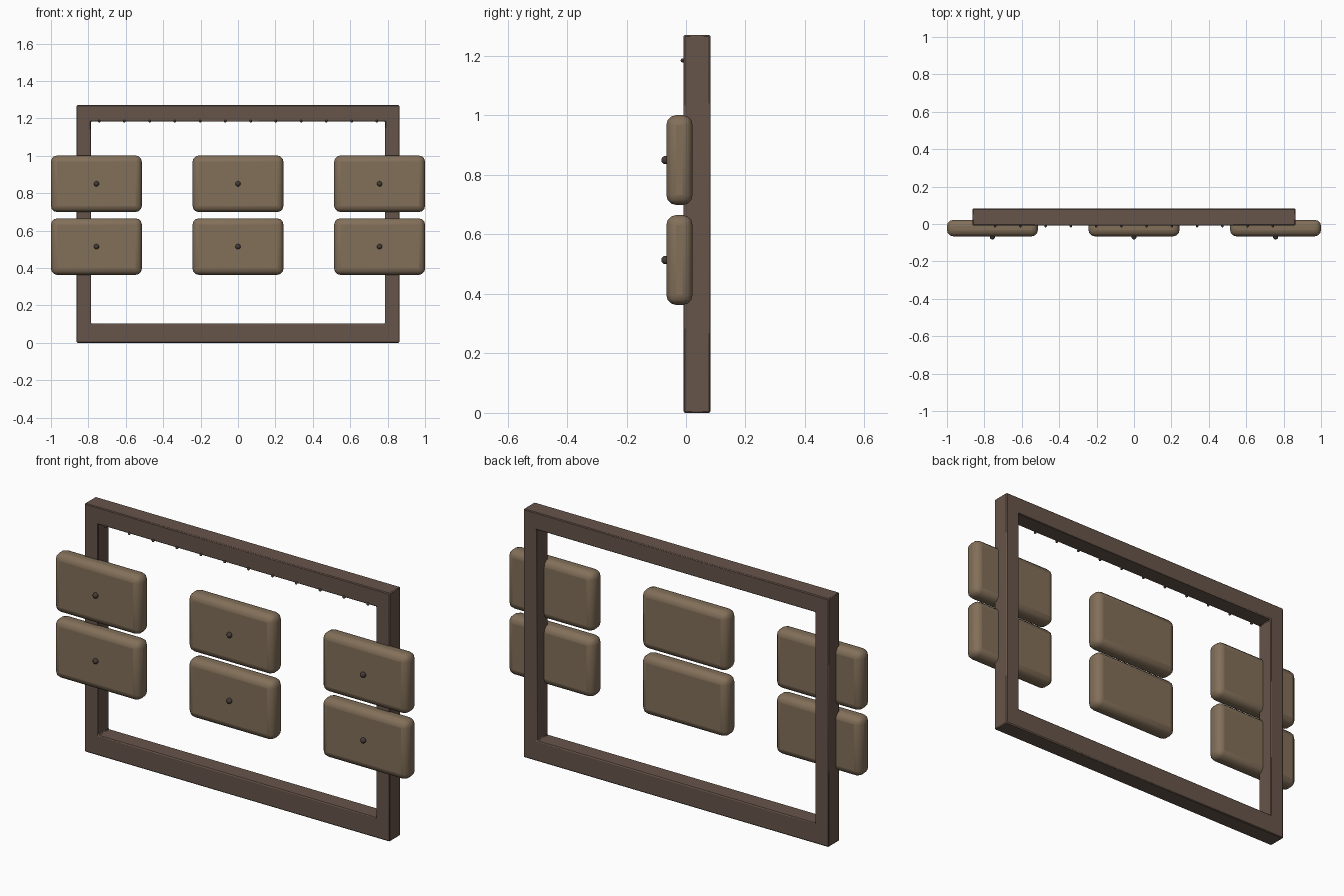
import bpy, bmesh, math

if "Cube" in bpy.data.objects:
    bpy.data.objects.remove(bpy.data.objects["Cube"])

def material(name, rgb):
    m = bpy.data.materials.new(name)
    m.diffuse_color = (*rgb, 1)
    m.use_nodes = True
    m.node_tree.nodes["Principled BSDF"].inputs["Base Color"].default_value = m.diffuse_color
    return m

WOOD = material("dark_wood", (0.135, 0.09, 0.068))
PAD = material("tan_padding", (0.225, 0.16, 0.1))
METAL = material("dark_stud", (0.06, 0.045, 0.038))

def finish(bm, name, mat, bevel=0, segments=1, angle=30):
    bmesh.ops.recalc_face_normals(bm, faces=bm.faces)
    me = bpy.data.meshes.new(name)
    bm.to_mesh(me)
    bm.free()
    ob = bpy.data.objects.new(name, me)
    bpy.context.collection.objects.link(ob)
    me.materials.append(mat)
    if bevel:
        mod = ob.modifiers.new("soft_edges", 'BEVEL')
        mod.width, mod.segments = bevel, segments
    bpy.ops.object.select_all(action='DESELECT')
    ob.select_set(True)
    bpy.context.view_layer.objects.active = ob
    bpy.ops.object.shade_smooth_by_angle(angle=math.radians(angle))
    return ob

# Rectangular frame: one mitred ring
def frame():
    bm = bmesh.new()
    def ring(y, x, z0, z1):
        return [bm.verts.new(p) for p in ((-x, y, z0), (x, y, z0), (x, y, z1), (-x, y, z1))]
    loops = [ring(-0.008, 0.863, 0, 1.27), ring(-0.008, 0.787, 0.103, 1.182),
             ring(0.082, 0.787, 0.103, 1.182), ring(0.082, 0.863, 0, 1.27)]
    for a, b in zip(loops, loops[1:] + loops[:1]):
        for i in range(4):
            j = (i + 1) % 4
            bm.faces.new((a[i], a[j], b[j], b[i]))
    finish(bm, "frame", WOOD, 0.004)

# Padded cushion block
def cushion(x, z, name):
    bm = bmesh.new()
    bmesh.ops.create_cube(bm, size=1)
    for v in bm.verts:
        v.co = (x + v.co.x * 0.486, -0.022 + v.co.y * 0.088, z + v.co.z * 0.302)
    finish(bm, name, PAD, 0.033, 3, 20)

# Small round stud
def stud(x, y, z, r, name):
    bm = bmesh.new()
    bmesh.ops.create_uvsphere(bm, u_segments=12, v_segments=8, radius=r)
    bmesh.ops.translate(bm, verts=bm.verts, vec=(x, y, z))
    finish(bm, name, METAL, angle=60)

frame()

# Two rows of three buttoned cushions
for row, z in (("lower", 0.514), ("upper", 0.85)):
    for col, x in (("left", -0.757), ("middle", 0), ("right", 0.757)):
        cushion(x, z, f"{row}_{col}_cushion")
        stud(x, -0.069, z, 0.014, f"{row}_{col}_button")

# Row of tacks under the top rail
for i in range(12):
    stud((i - 5.5) * 0.135, -0.011, 1.185, 0.007, f"tack_{i + 1}")
